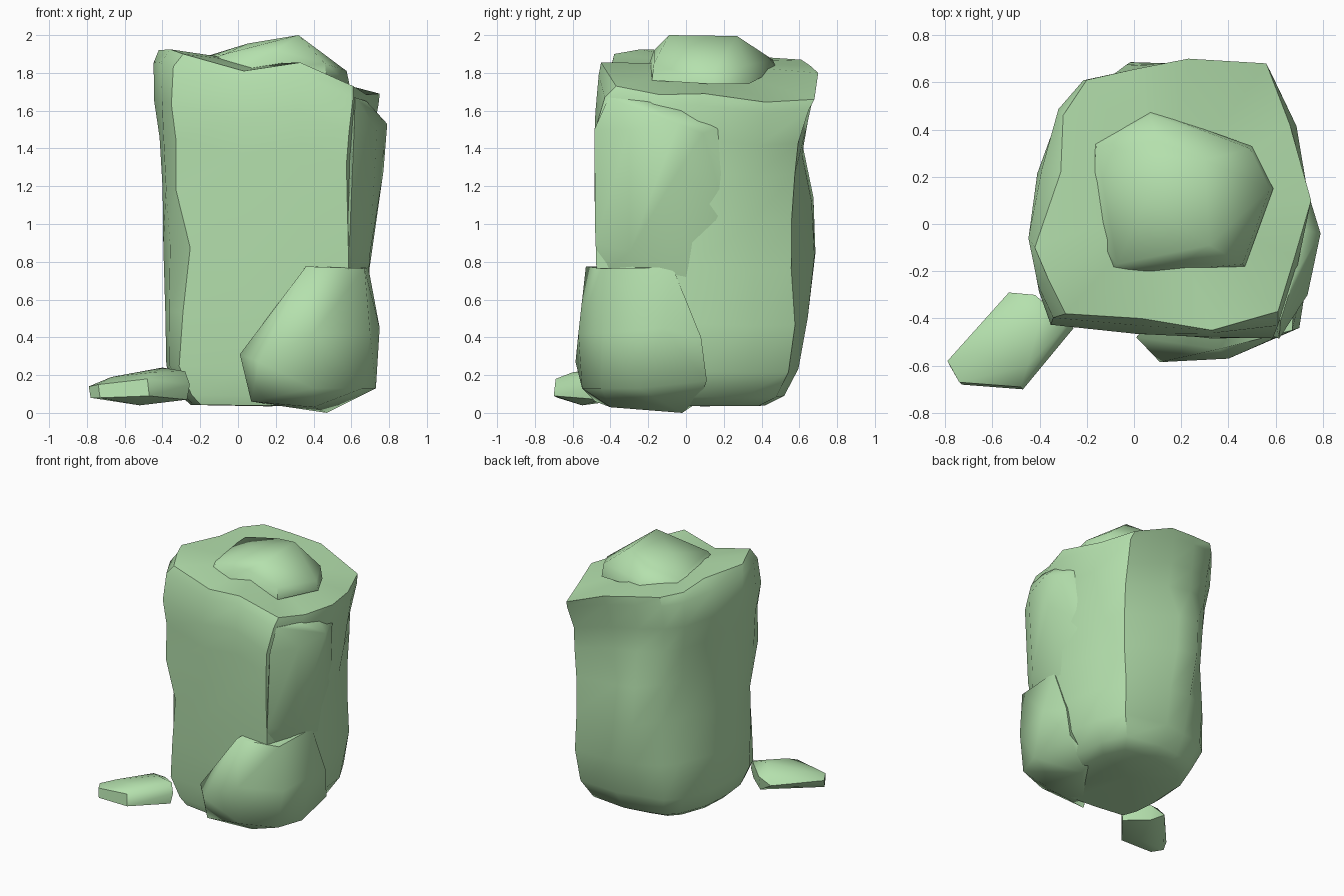
import bpy, bmesh, math

stone = bpy.data.materials.new("pale_green_stone")
stone.diffuse_color = (0.46, 0.75, 0.42, 1)


def finish(bm, name, angle):
    bmesh.ops.recalc_face_normals(bm, faces=bm.faces[:])
    mesh = bpy.data.meshes.new(name)
    bm.to_mesh(mesh)
    bm.free()
    mesh.materials.append(stone)
    obj = bpy.data.objects.new(name, mesh)
    bpy.context.collection.objects.link(obj)
    bpy.ops.object.select_all(action='DESELECT')
    obj.select_set(True)
    bpy.context.view_layer.objects.active = obj
    bpy.ops.object.shade_smooth_by_angle(angle=math.radians(angle))
    return obj


def rock(name, points, angle=50):
    """Faceted stone: the convex hull of a few corner points."""
    bm = bmesh.new()
    for p in points:
        bm.verts.new(p)
    res = bmesh.ops.convex_hull(bm, input=bm.verts[:])
    junk = {v for v in res["geom_interior"] + res["geom_unused"]
            if isinstance(v, bmesh.types.BMVert)}
    bmesh.ops.delete(bm, geom=list(junk), context='VERTS')
    return finish(bm, name, angle)


# Main column: body outline (x, y) paired with rim corner (x, y, z)
outline = [(-0.40, -0.05, -0.42, -0.10, 1.92), (-0.375, -0.28, -0.36, -0.24, 1.925),
           (-0.32, -0.41, -0.29, -0.38, 1.90), (0.03, -0.45, 0.03, -0.40, 1.81),
           (0.33, -0.47, 0.33, -0.45, 1.855), (0.58, -0.47, 0.61, -0.37, 1.73),
           (0.65, -0.28, 0.68, -0.14, 1.685), (0.70, 0.05, 0.75, 0.10, 1.69),
           (0.67, 0.38, 0.66, 0.42, 1.645), (0.56, 0.59, 0.56, 0.68, 1.66),
           (0.20, 0.64, 0.23, 0.70, 1.80), (0.00, 0.61, 0.00, 0.655, 1.84),
           (-0.18, 0.57, -0.20, 0.61, 1.87), (-0.28, 0.47, -0.30, 0.46, 1.88),
           (-0.38, 0.22, -0.31, 0.22, 1.90)]
# height fraction, x min, x max, y min, y max, share of the rim shape
levels = [(0.022, -0.25, 0.50, -0.40, 0.42, 0),
          (0.05, -0.31, 0.58, -0.42, 0.52, 0),
          (0.13, -0.385, 0.67, -0.44, 0.59, 0),
          (0.28, -0.385, 0.69, -0.46, 0.62, 0),
          (0.46, -0.39, 0.70, -0.47, 0.61, 0),
          (0.62, -0.405, 0.70, -0.48, 0.61, 0),
          (0.76, -0.415, 0.70, -0.48, 0.62, 0),
          (0.86, -0.44, 0.705, -0.49, 0.64, 0.1),
          (0.965, -0.465, 0.74, -0.47, 0.68, 0.4),
          (1.0, -0.42, 0.75, -0.45, 0.70, 1)]
# local relief (level, outline point): sideways x, y shift
relief = {(3, 2): (0.01, 0), (4, 2): (0.06, 0), (4, 8): (-0.04, 0),
          (5, 8): (-0.04, 0), (3, 8): (-0.02, 0), (3, 10): (0, 0.03),
          (4, 10): (-0.04, 0.07), (5, 10): (-0.06, 0.05), (3, 11): (0, 0.04),
          (4, 11): (-0.02, 0.10), (5, 11): (-0.03, 0.10), (6, 11): (0, 0.03),
          (4, 13): (0.02, -0.02), (5, 13): (0.02, -0.02)}
bm = bmesh.new()
rings = []
for k, (t, x0, x1, y0, y1, rim) in enumerate(levels):
    ring = []
    for i, (x, y, rx, ry, top) in enumerate(outline):
        px = x0 + (x + 0.40) / 1.10 * (x1 - x0)
        py = y0 + (y + 0.47) / 1.11 * (y1 - y0)
        px, py = px + (rx - px) * rim, py + (ry - py) * rim
        if 1 < k < 8:      # gentle weathered dents
            d = 1 + 0.012 * math.sin(2.1 * k + 2.3 * i)
            px, py = 0.14 + (px - 0.14) * d, 0.08 + (py - 0.08) * d
        dx, dy = relief.get((k, i), (0, 0))
        ring.append(bm.verts.new((px + dx, min(py + dy, 0.7), t * top)))
    rings.append(ring)
n = len(outline)
for a, b in zip(rings, rings[1:]):
    for i in range(n):
        j = (i + 1) % n
        bm.faces.new((a[i], a[j], b[j], b[i]))
for ring, z in ((rings[0], 0.035), (rings[-1], 1.85)):
    c = bm.verts.new((0.14, 0.1, z))
    for i in range(n):
        bm.faces.new((ring[i], ring[(i + 1) % n], c))
finish(bm, "stone_column", 42)

# Cap stone on the top
rock("cap_stone", [
    (-0.17, 0.35, 1.84), (0.07, 0.48, 1.82), (0.50, 0.33, 1.74),
    (0.59, 0.15, 1.74), (0.47, -0.18, 1.76), (0.00, -0.21, 1.80),
    (-0.11, -0.20, 1.83), (-0.18, -0.03, 1.86), (-0.16, 0.33, 1.89),
    (0.07, 0.46, 1.87), (0.49, 0.32, 1.84), (0.575, 0.15, 1.81),
    (0.46, -0.17, 1.85), (0.20, -0.17, 1.92), (-0.07, -0.17, 1.90),
    (0.32, -0.09, 2.0), (0.30, 0.27, 1.995), (0.05, 0.10, 1.955),
    (0.10, 0.35, 1.94)], 60)

# Boulder leaning on the front right corner
rock("front_boulder", [
    (0.01, -0.48, 0.31), (0.07, -0.48, 0.06), (0.11, -0.585, 0.27),
    (0.18, -0.51, 0.44), (0.36, -0.53, 0.775), (0.67, -0.45, 0.765),
    (0.69, -0.07, 0.77), (0.36, -0.10, 0.78), (0.40, -0.55, 0.13),
    (0.40, -0.40, 0.03), (0.47, -0.02, 0.0), (0.73, -0.25, 0.13),
    (0.66, -0.45, 0.13), (0.69, 0.11, 0.17), (0.75, -0.12, 0.45),
    (0.70, 0.08, 0.40), (0.70, -0.44, 0.42), (0.45, 0.07, 0.06),
    (0.40, -0.57, 0.42)], 60)

# Slab blending into the right side
rock("side_slab", [
    (0.56, -0.46, 0.72), (0.59, -0.48, 0.90), (0.615, -0.485, 1.50),
    (0.62, -0.41, 1.67), (0.68, -0.22, 1.65), (0.70, -0.02, 1.62),
    (0.735, -0.30, 1.50), (0.79, -0.04, 1.53), (0.68, 0.20, 1.52),
    (0.67, 0.20, 1.10), (0.77, -0.04, 1.28), (0.715, -0.05, 0.95),
    (0.70, -0.30, 0.85), (0.69, 0.00, 0.72), (0.75, 0.09, 1.48),
    (0.50, -0.10, 0.75), (0.50, 0.00, 1.60)], 60)

# Small loose stone at the front left
rock("loose_stone", [
    (-0.79, -0.58, 0.14), (-0.78, -0.60, 0.08), (-0.73, -0.68, 0.08),
    (-0.74, -0.67, 0.15), (-0.47, -0.70, 0.09), (-0.48, -0.69, 0.18),
    (-0.52, -0.55, 0.04), (-0.27, -0.45, 0.07), (-0.255, -0.44, 0.15),
    (-0.28, -0.42, 0.22), (-0.40, -0.42, 0.24), (-0.42, -0.30, 0.18),
    (-0.53, -0.29, 0.14), (-0.42, -0.32, 0.07), (-0.67, -0.55, 0.19),
    (-0.50, -0.33, 0.20), (-0.45, -0.60, 0.215)])
